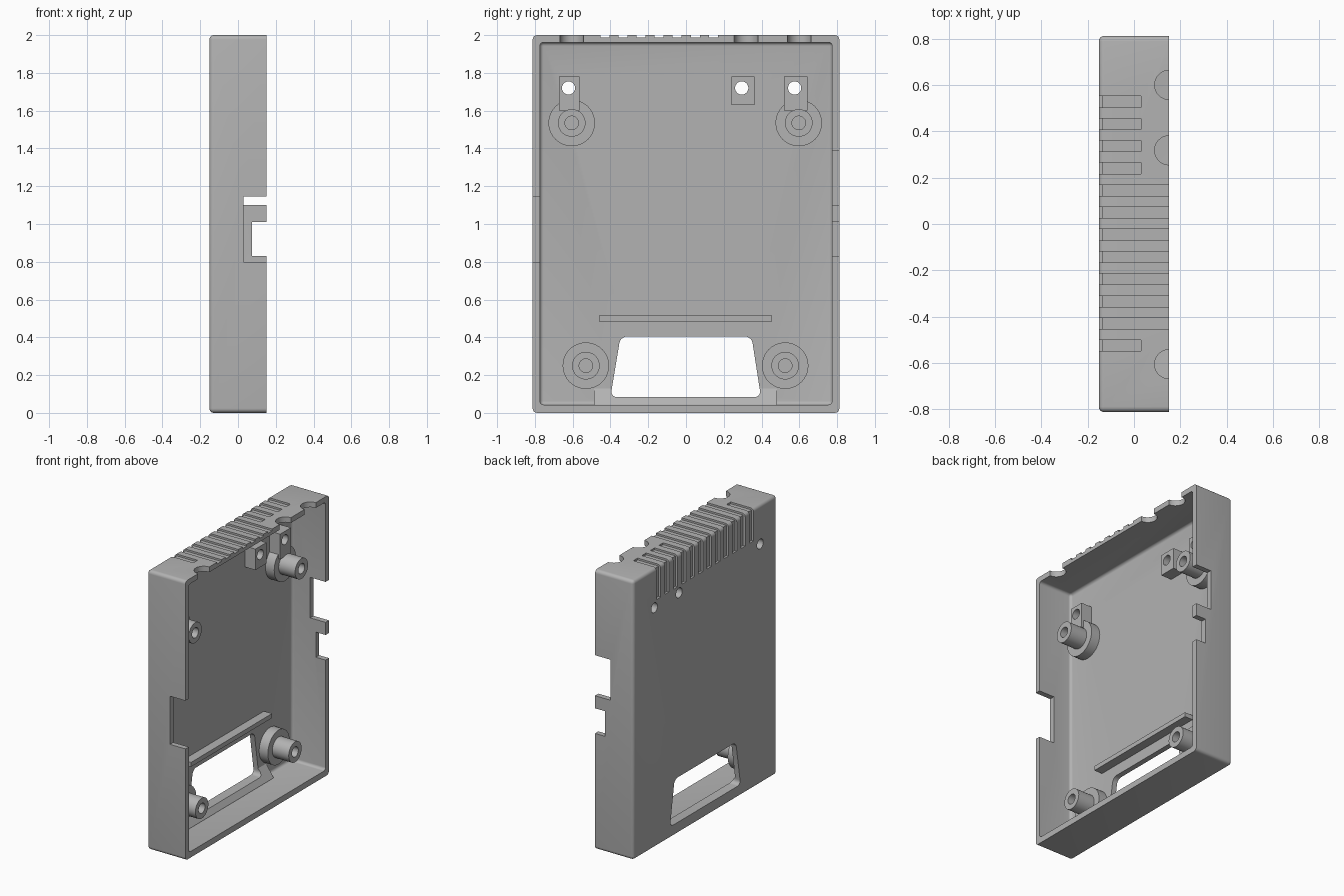
import bpy, bmesh
from math import pi
from mathutils import Vector, Matrix

if "Cube" in bpy.data.objects:
    bpy.data.objects.remove(bpy.data.objects["Cube"])

grey = bpy.data.materials.new("light_grey_plastic")
grey.use_nodes = True
grey.diffuse_color = (0.45, 0.45, 0.45, 1)
grey.node_tree.nodes["Principled BSDF"].inputs["Base Color"].default_value = (0.45, 0.45, 0.45, 1)

X0, X1, Y, H = -0.152, 0.152, 0.812, 2.0   # outer case limits
WALL = 0.038
FLOOR = X0 + WALL                          # inside face of the panel


def finish(name, bm):
    bmesh.ops.recalc_face_normals(bm, faces=bm.faces)
    mesh = bpy.data.meshes.new(name)
    bm.to_mesh(mesh)
    bm.free()
    ob = bpy.data.objects.new(name, mesh)
    bpy.context.collection.objects.link(ob)
    mesh.materials.append(grey)
    return ob


def prism(name, pts, a, b, axis="x", radius=0, keep=None):
    """Extrude a profile along x (points y,z) or along y (points x,z)."""
    place = (lambda p, t: (t, p[0], p[1])) if axis == "x" else (lambda p, t: (p[0], t, p[1]))
    bm = bmesh.new()
    face = bm.faces.new([bm.verts.new(place(p, a)) for p in pts])
    new = bmesh.ops.extrude_face_region(bm, geom=[face])["geom"]
    shift = Vector(place((0, 0), b - a))
    bmesh.ops.translate(bm, vec=shift, verts=[v for v in new if isinstance(v, bmesh.types.BMVert)])
    if radius:
        edges = [e for e in bm.edges if keep(*[v.co for v in e.verts])]
        bmesh.ops.bevel(bm, geom=edges, offset=radius, segments=5, profile=0.5, affect="EDGES")
    return finish(name, bm)


def box(name, x, y, z, **kw):
    return prism(name, [(y[0], z[0]), (y[1], z[0]), (y[1], z[1]), (y[0], z[1])], x[0], x[1], **kw)


def rod(name, centre, radius, length, along):
    bm = bmesh.new()
    turn = Matrix.Rotation(pi / 2, 4, "Y") if along == "x" else Matrix()
    bmesh.ops.create_cone(bm, cap_ends=True, segments=40, radius1=radius, radius2=radius,
                          depth=length, matrix=Matrix.Translation(centre) @ turn)
    return finish(name, bm)


def cut(ob, cutter):
    mod = ob.modifiers.new("cut", "BOOLEAN")
    mod.operation, mod.solver, mod.object = "DIFFERENCE", "EXACT", cutter
    bpy.context.view_layer.objects.active = ob
    bpy.ops.object.modifier_apply(modifier=mod.name)


def drop(ob):
    bpy.data.objects.remove(ob)


# Case: rounded tray open towards +x
not_rim = lambda a, b: min(a.x, b.x) < 0
case = box("case_shell", (X0, X1), (-Y, Y), (0, H), radius=0.024, keep=not_rim)
cutters = [box("cavity", (FLOOR, 0.3), (WALL - Y, Y - WALL), (WALL + 0.005, H - WALL),
               radius=0.02, keep=not_rim)]

# Side wall openings: one in front, two at the back
for x, y, z in [(0.03, -Y, (0.8, 1.145)), (0.03, Y, (1.1, 1.39)), (0.075, Y, (0.83, 1.01))]:
    cutters.append(box("side_opening", (x, 0.3), (y - 0.06, y + 0.06), z))

# Half-round notches in the top wall
for y in (-0.605, 0.318, 0.6):
    cutters.append(rod("top_notch", (X1, y, H), 0.063, 0.2, "z"))

# Grip grooves wrapping over the top and down the panel
for i in range(12):
    y = -0.525 + i * 0.0957
    end = 0.03 if i == 0 or i > 7 else 0.3
    profile = [(-0.3, 1.77), (X0 + 0.016, 1.77), (X0 + 0.016, 1.987),
               (end, 1.987), (end, 2.1), (-0.3, 2.1)]
    cutters.append(prism("groove", profile, y - 0.024, y + 0.024, axis="y"))

# Trapezoid window and the sloped sill beneath it
window = prism("window", [(-0.4, 0.083), (0.397, 0.083), (0.347, 0.405), (-0.347, 0.405)],
               -0.3, 0.3, radius=0.035, keep=lambda a, b: abs(a.x - b.x) > 0.1)
cutters.append(window)
sill = prism("window_sill", [(FLOOR - 0.01, 0.03), (-0.055, 0.03), (-0.055, 0.045),
                             (FLOOR, 0.13), (FLOOR - 0.01, 0.13)], -0.487, 0.482, axis="y")
cut(sill, window)

# Screw pads with holes through the panel
parts = [case, sill]
for y, hole, z in [((-0.672, -0.565), -0.622, 1.6), ((0.24, 0.363), 0.295, 1.63), ((0.52, 0.642), 0.575, 1.6)]:
    pad = box("screw_pad", (FLOOR - 0.01, -0.03), y, (z, 1.78))
    drill = rod("screw_hole", (0, hole, 1.72), 0.035, 0.6, "x")
    cut(pad, drill)
    cutters.append(drill)
    parts.append(pad)

for c in cutters:
    cut(case, c)
for c in cutters:
    drop(c)

# Stepped hollow bosses, turned about the x axis
for y, z in [(-0.605, 1.535), (0.597, 1.535), (-0.53, 0.25), (0.525, 0.25)]:
    bm = bmesh.new()
    profile = [(FLOOR - 0.01, 0.123), (-0.045, 0.123), (-0.045, 0.073), (0.085, 0.073),
               (0.085, 0.036), (-0.05, 0.036), (-0.05, 0)]
    verts = [bm.verts.new((x, y + r, z)) for x, r in profile]
    edges = [bm.edges.new(p) for p in zip(verts, verts[1:])]
    bmesh.ops.spin(bm, geom=verts + edges, cent=(0, y, z), axis=(1, 0, 0), angle=2 * pi, steps=40)
    bmesh.ops.remove_doubles(bm, verts=bm.verts, dist=0.0005)
    parts.append(finish("boss", bm))

# Straight rib above the window
parts.append(box("rib", (FLOOR - 0.01, -0.05), (-0.46, 0.456), (0.483, 0.515)))

for ob in parts:
    bpy.ops.object.select_all(action="DESELECT")
    ob.select_set(True)
    bpy.context.view_layer.objects.active = ob
    bpy.ops.object.shade_smooth_by_angle(angle=0.6)
